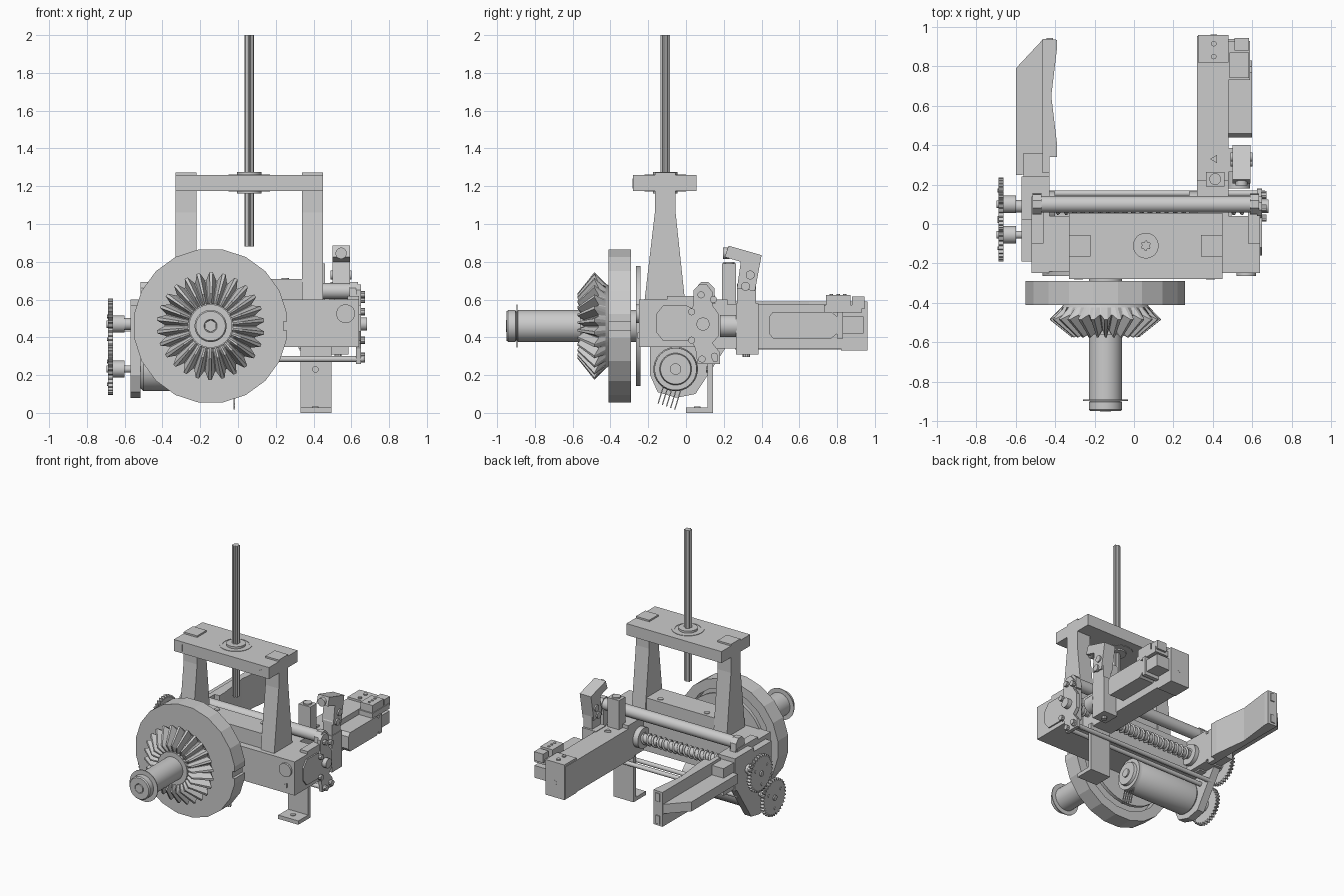
import bpy, bmesh, math
from mathutils import Vector, Matrix

if "Cube" in bpy.data.objects:
    bpy.data.objects.remove(bpy.data.objects["Cube"])

MAP = {'x': lambda u, v, a: (a, u, v),   # profile (u,v) = (y,z)
       'y': lambda u, v, a: (u, a, v),   # (x,z)
       'z': lambda u, v, a: (u, v, a)}   # (x,y)


def finish(name, bm, smooth=False):
    bmesh.ops.recalc_face_normals(bm, faces=bm.faces)
    me = bpy.data.meshes.new(name)
    bm.to_mesh(me)
    bm.free()
    ob = bpy.data.objects.new(name, me)
    bpy.context.collection.objects.link(ob)
    if smooth:
        me.shade_smooth()
        me.set_sharp_from_angle(angle=math.radians(32))
    return ob


def skin(name, loops, smooth=False):
    """Bridge equal-length point loops and cap both ends."""
    bm = bmesh.new()
    rows = [[bm.verts.new(p) for p in lp] for lp in loops]
    n = len(rows[0])
    for a, b in zip(rows, rows[1:]):
        for i in range(n):
            bm.faces.new((a[i], a[(i + 1) % n], b[(i + 1) % n], b[i]))
    bm.faces.new(rows[0])
    bm.faces.new(rows[-1])
    return finish(name, bm, smooth)


def prism(name, pts, axis, a0, a1):
    return skin(name, [[MAP[axis](u, v, a) for u, v in pts] for a in (a0, a1)])


def box(name, x0, x1, y0, y1, z0, z1):
    return prism(name, [(x0, y0), (x1, y0), (x1, y1), (x0, y1)], 'z', z0, z1)


def turned(name, axis, c, rings, n=24, smooth=True):
    """Lathe rings of (radius, position) about an axis through c."""
    return skin(name, [[MAP[axis](c[0] + r * math.cos(2 * math.pi * (i + .5) / n),
                                  c[1] + r * math.sin(2 * math.pi * (i + .5) / n), a)
                        for i in range(n)] for r, a in rings], smooth)


def cyl(name, axis, c, r, a0, a1, n=24):
    return turned(name, axis, c, [(r, a0), (r, a1)], n, n > 8)


def toothed(name, axis, c, rings, teeth, phase=0):
    """Rings of (root_r, root_a, tip_r, tip_a) with four points per tooth."""
    loops = []
    for rr, ra, tr, ta in rings:
        lp = []
        for t in range(teeth):
            for off, tip in ((0, 0), (.33, 1), (.58, 1), (.9, 0)):
                ang = 2 * math.pi * (t + off + phase) / teeth
                r, a = (tr, ta) if tip else (rr, ra)
                lp.append(MAP[axis](c[0] + r * math.cos(ang), c[1] + r * math.sin(ang), a))
        loops.append(lp)
    return skin(name, loops)


# main cross beam
box('main_beam', -.52, .64, -.25, .04, .35, .60)
prism('beam_core', [(-.16, .43), (-.12, .38), (.0, .38), (.1, .42), (.1, .52), (0, .57), (-.12, .57), (-.16, .52)],
      'x', .60, .65)
for x0, x1 in ((-.52, -.46), (.58, .64)):
    box('beam_end_block', x0, x1, -.1, .14, .35, .62)

# input flywheel, backing disc, bevel gear and shaft
W = (-.145, .46)
wheel = turned('flywheel', 'y', W, [(.02, -.41), (.41, -.41), (.41, -.29), (.34, -.29), (.34, -.36), (.02, -.36)],
               20, False)
cut = box('notch_cutter', .24, .30, -.5, -.2, .435, .485)
cut.hide_render = True
cut.hide_viewport = True
mod = wheel.modifiers.new('notch', 'BOOLEAN')
mod.operation = 'DIFFERENCE'
mod.object = cut
cyl('backing_disc', 'y', W, .32, -.265, -.24, 32)
toothed('bevel_gear', 'y', W, [(.21, -.405, .21, -.405), (.225, -.425, .225, -.425), (.243, -.462, .285, -.485),
                               (.145, -.535, .172, -.575), (.135, -.54, .135, -.56), (.08, -.53, .08, -.53)], 26)
turned('input_shaft', 'y', W, [(.085, -.24), (.085, -.89), (.078, -.893), (.078, -.90), (.085, -.903),
                               (.085, -.942), (.078, -.95), (.035, -.95), (.03, -.94)], 28)
cyl('shaft_washer', 'y', W, .115, -.898, -.892, 28)
cyl('shaft_hub', 'y', W, .12, -.56, -.40, 28)
cyl('shaft_hex', 'y', W, .033, -.953, -.93, 6)

# overhead frame: two tapered uprights, sill, top plate
for x in (-.275, .395):
    a, b = x - .055, x + .055
    skin('upright', [[(a, y0, z), (b, y0, z), (b, y1, z), (a, y1, z)]
                     for y0, y1, z in ((-.22, -.005, .59), (-.165, -.055, 1.06), (-.165, -.055, 1.18))])
    box('top_pad', a, b, -.165, -.055, 1.25, 1.272)
    cyl('frame_bolt', 'y', (x, 1.215), .03, -.283, -.27, 3)
box('frame_sill', -.33, .45, -.2, -.02, .60, .71)
for x in (-.13, .25):
    cyl('sill_bolt', 'z', (x, -.06), .02, .70, .715, 12)
box('top_plate', -.33, .45, -.28, .055, 1.175, 1.26)
S = (.06, -.11)
turned('spindle_bearing', 'z', S, [(.11, 1.172), (.11, 1.263), (.09, 1.263), (.09, 1.256), (.065, 1.256),
                                   (.065, 1.275), (.03, 1.275)], 32)
cyl('bearing_bottom', 'z', S, .065, 1.162, 1.18, 28)
toothed('spindle_rod', 'z', S, [(.019, z, .026, z) for z in (.88, 2.0)], 6)

# lead screw, guide bar and lower tie rods
D = (.09, .47)
cyl('lead_screw_core', 'x', D, .032, -.63, .66)
cu = bpy.data.curves.new('screw_thread', 'CURVE')
cu.dimensions = '3D'
cu.bevel_depth = .009
cu.bevel_resolution = 0
sp = cu.splines.new('POLY')
N = 24 * 10
sp.points.add(N)
for i, p in enumerate(sp.points):
    t = i / 10 * 2 * math.pi
    p.co = (-.45 + 1.02 * i / N, D[0] + .037 * math.cos(t), D[1] + .037 * math.sin(t), 1)
bpy.context.collection.objects.link(bpy.data.objects.new('screw_thread', cu))
cyl('guide_bar', 'x', (.10, .645), .042, -.47, .59)
for x0, x1 in ((-.515, -.47), (.59, .635)):
    prism('guide_clamp', [(.045, .58), (.155, .58), (.15, .66), (.12, .692), (.08, .692), (.05, .66)], 'x', x0, x1)
for y in (.08, .155):
    cyl('tie_rod', 'x', (y, .285), .016, -.54, .665, 12)

# right bearing plate with bolts
prism('right_bearing_plate', [(.04, .65), (.07, .68), (.11, .68), (.14, .64), (.14, .57), (.175, .52), (.175, .41),
                              (.14, .37), (.18, .32), (.18, .26), (.06, .26), (.05, .34), (.02, .40), (.01, .52),
                              (.04, .57)], 'x', .625, .65)
for y, z in ((.08, .625), (.145, .60), (.03, .535), (.03, .385), (.085, .285), (.15, .30)):
    cyl('plate_bolt', 'x', (y, z), .019, .645, .672, 10)
cyl('screw_cap', 'x', D, .035, .645, .682, 16)
cyl('beam_front_boss', 'y', (.57, .525), .05, -.265, -.24, 16)
cyl('beam_front_screw', 'y', (.57, .41), .018, -.257, -.24, 3)

# left gearbox plate, spur gears, motor with pins
prism('left_gear_plate', [(-.19, .57), (.15, .57), (.22, .36), (.05, .1), (-.05, .08), (-.15, .11), (-.19, .2)],
      'x', -.57, -.515)
M = (-.055, .232)
for k, (name, c) in enumerate((('screw_gear', (.10, .47)), ('motor_gear', M))):
    toothed(name, 'x', c, [(.118, a, .136, a) for a in (-.688, -.662)], 32, .5 * k)
    cyl('gear_hub', 'x', c, .045, -.665, -.6)
    cyl('gear_shaft', 'x', c, .02, -.697, -.5, 12)
    for j in range(3):
        t = j * 2.094 + .5
        cyl('gear_screw', 'x', (c[0] + .08 * math.cos(t), c[1] + .08 * math.sin(t)), .01, -.693, -.68, 8)
turned('motor', 'x', M, [(.10, -.52), (.118, -.50), (.118, -.04), (.112, -.03), (.112, .0), (.085, .0),
                         (.08, .02), (.03, .02), (.03, .03)], 28)
for i in range(5):
    p = box('motor_pin', -.003, .003, -.003, .003, -.11, 0)
    p.matrix_world = Matrix.Translation((-.02, -.115 + i * .022, .155 - i * .008)) @ Matrix.Rotation(-.3, 4, 'X')

# support foot
prism('support_foot', [(0, 0), (.142, 0), (.142, .36), (.115, .36), (.115, .028), (0, .028)], 'x', .33, .495)
cyl('foot_bolt', 'y', (.41, .23), .018, .105, .118, 8)
cyl('foot_screw', 'z', (.41, .06), .018, .025, .034, 12)

# left jaw: carriage, arm and fluted finger with side rib
box('left_carriage', -.57, -.43, .02, .24, .36, .60)
cyl('left_carriage_nut', 'x', D, .075, -.45, -.40)
box('left_arm', -.56, -.43, .22, .36, .37, .57)
prism('left_finger', [(-.465, .26), (-.43, .26), (-.43, .34), (-.39, .34), (-.39, .40), (-.42, .65), (-.39, .90),
                      (-.39, .935), (-.465, .94)], 'z', .335, .59)
prism('left_finger_rib', [(-.6, .25), (-.57, .25), (-.46, .26), (-.46, .94), (-.6, .79)], 'z', .43, .50)
for z in (.38, .545):
    box('finger_end_pad', -.445, -.41, .93, .945, z - .03, z + .03)

# right jaw: long arm with end housing
box('right_carriage', .32, .48, .02, .22, .35, .60)
cyl('right_carriage_nut', 'x', D, .075, .28, .33)
box('right_arm', .32, .48, .14, .955, .34, .575)
box('right_arm_cap', .325, .48, .82, .96, .33, .59)
for x in (.405,):
    for y in (.85, .915):
        cyl('cap_screw', 'z', (x, y), .014, .585, .6, 10)
    cyl('arm_end_screw', 'y', (x, .44), .018, .955, .962, 8)
# side actuator and connector
prism('side_motor', [(.44, .42), (.46, .395), (.77, .395), (.80, .42), (.80, .51), (.77, .535), (.46, .535), (.44, .51)],
      'x', .47, .598)
box('motor_end', .48, .585, .79, .94, .42, .51)
box('motor_end_rim', .47, .598, .80, .83, .395, .535)
box('connector_base', .47, .59, .73, .93, .53, .57)
box('connector_block', .485, .585, .74, .87, .57, .625)
box('connector_plug', .51, .585, .88, .945, .55, .615)
for y in (.77, .805, .84):
    cyl('connector_pin', 'z', (.537, y), .01, .62, .63, 8)

# upright limit switch on the arm
box('switch_body', .365, .46, .19, .265, .57, .79)
cyl('switch_cap', 'z', (.412, .228), .03, .79, .80, 16)
for y in (.165, .33):
    cyl('arm_bolt', 'z', (.41, y), .024, .57, .588, 3)

# tilted sensor head on its bracket
box('sensor_bracket', .47, .585, .265, .385, .31, .58)
cyl('bracket_bolt', 'z', (.53, .32), .02, .295, .315, 10)
cyl('bracket_pivot', 'y', (.53, .46), .06, .18, .27)
prism('sensor_neck', [(.27, .57), (.37, .57), (.37, .70), (.30, .73), (.27, .68)], 'x', .51, .58)
prism('sensor_head', [(.205, .825), (.225, .885), (.40, .835), (.365, .645), (.27, .66), (.29, .80)], 'x', .50, .592)
for y, z in ((.34, .73), (.315, .67)):
    cyl('sensor_pivot', 'x', (y, z), .024, .49, .602, 14)
cyl('sensor_lens', 'y', (.546, .845), .03, .195, .23, 16)
